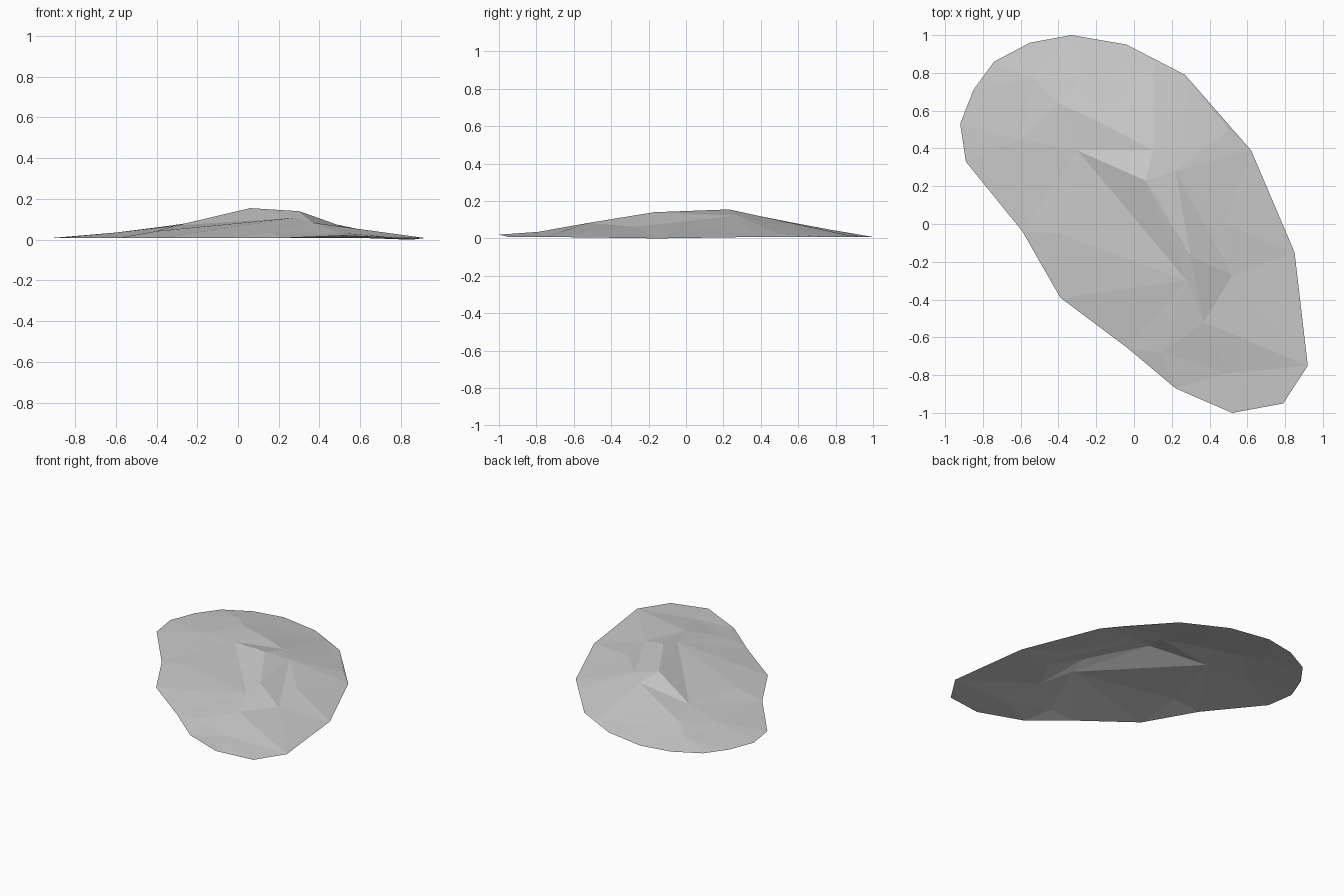
import bpy
from mathutils import Vector
from mathutils.geometry import delaunay_2d_cdt

cube = bpy.data.objects.get("Cube")
if cube:
    bpy.data.objects.remove(cube, do_unlink=True)

# One plain grey stone colour
GREY = (0.6, 0.6, 0.6, 1)
stone = bpy.data.materials.new("stone grey")
stone.use_nodes = True
stone.diffuse_color = GREY
bsdf = next(n for n in stone.node_tree.nodes if n.type == "BSDF_PRINCIPLED")
bsdf.inputs["Base Color"].default_value = GREY

# Outline of the mound, just above the ground
rim = [(-.33, 1), (-.04, .95), (.27, .79), (.62, .39), (.85, -.15), (.92, -.75),
       (.79, -.95), (.52, -1), (.22, -.87), (-.03, -.66), (-.39, -.39), (-.59, -.04),
       (-.89, .33), (-.92, .53), (-.85, .71), (-.74, .86), (-.55, .96)]
RIM_HEIGHT = 0.008

# Crease lines across the top, each a path of (x, y, z)
creases = {
    "crest": [(.06, .23, .155), (.3, -.17, .14), (.37, -.52, .083)],
    "spur": [(.06, .23, .155), (.1, .39, .12), (-.2, .55, .088), (-.4, .64, .06)],
    "groove": [(.06, .23, .155), (-.3, .39, .07), (-.6, .45, .035)],
    "east_shoulder": [(.1, .39, .12), (.22, .28, .122), (.52, -.27, .062), (.37, -.52, .083)],
    "flap": [(.1, .85, .02), (.3, .69, .022), (.5, .5, .022)],
    "north_edge": [(.22, .28, .122), (.3, .69, .022)],
    "west_slope": [(-.3, .39, .07), (.28, -.3, .108), (.37, -.52, .083)],
}
# Single bumps between the creases
bumps = [(.49, -.79, .035), (.15, -.68, .035), (-.4, -.05, .042), (.48, 0, .075),
         (-.27, .78, .045), (-.53, .77, .035)]

heights = [RIM_HEIGHT] * len(rim)
heights[rim.index((.52, -1))] = .02
heights[rim.index((.85, -.15))] = 0
points = [(*p, h) for p, h in zip(rim, heights)]
edges = [(i, (i + 1) % len(rim)) for i in range(len(rim))]


def add_point(p):
    if p not in points:
        points.append(p)
    return points.index(p)


for path in creases.values():
    ids = [add_point(p) for p in path]
    edges += zip(ids, ids[1:])
for p in bumps:
    add_point(p)

# Triangulate the plan inside the outline, then raise each point
flat, _, faces, sources, _, _ = delaunay_2d_cdt(
    [Vector(p[:2]) for p in points], edges, [list(range(len(rim)))], 1, 1e-5)
verts = []
for co, src in zip(flat, sources):
    if src:
        z = points[src[0]][2]
    else:
        near = sorted(points, key=lambda p: (Vector(p[:2]) - co).length)[:2]
        z = sum(p[2] for p in near) / 2
    verts.append((co.x, co.y, z))

# Open shell with flat facets
mesh = bpy.data.meshes.new("rock_mound")
mesh.from_pydata(verts, [], faces)
mesh.materials.append(stone)
mound = bpy.data.objects.new("rock_mound", mesh)
bpy.context.collection.objects.link(mound)
